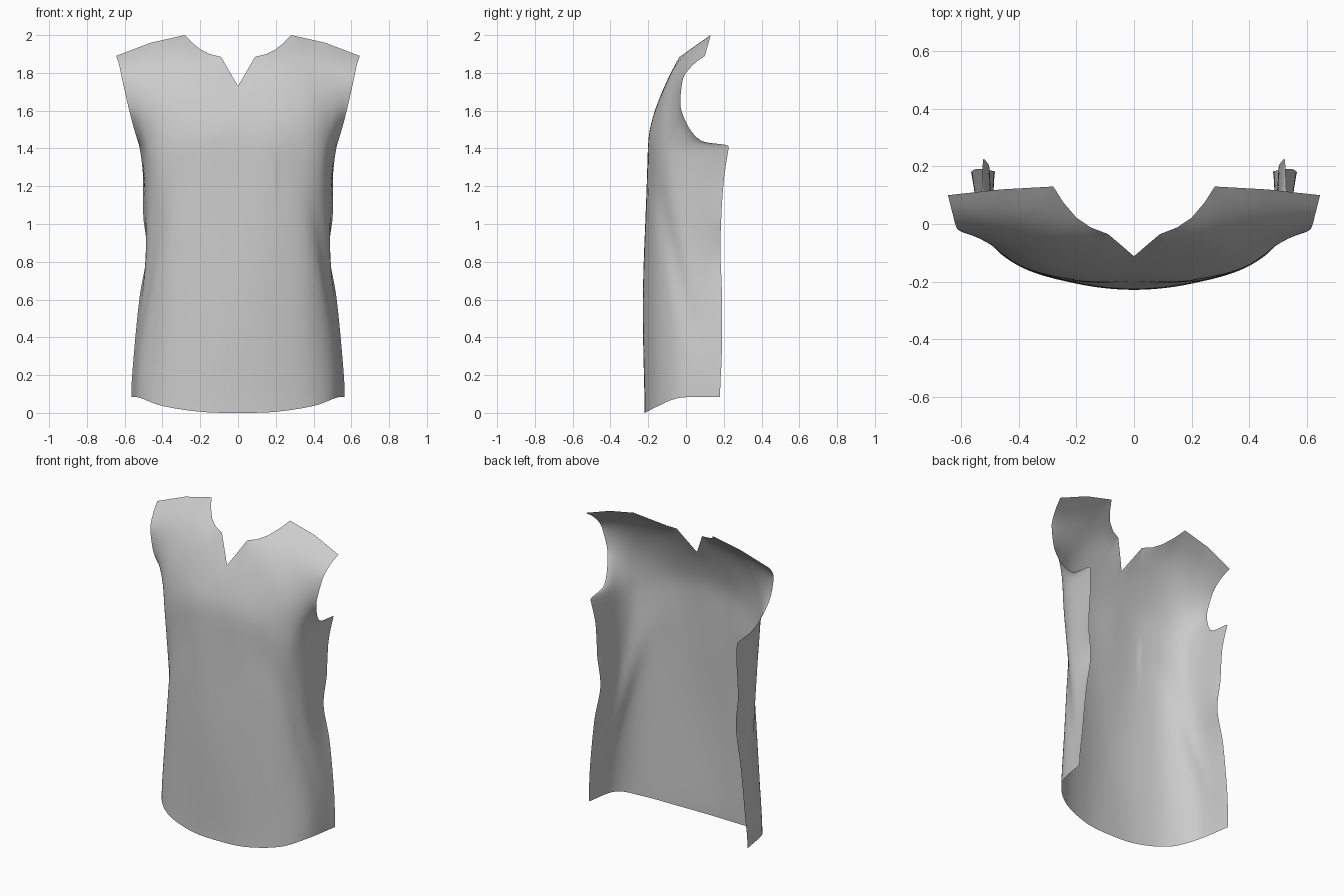
import bpy, bmesh, math
from mathutils import Vector

if "Cube" in bpy.data.objects:
    bpy.data.objects.remove(bpy.data.objects["Cube"])

# Half cross-sections of the torso part: height, then (x, y) from centre front to side seam
BODY = [
    (0.09, [(0, -.218), (.20, -.204), (.40, -.143), (.52, -.03), (.563, .182)]),
    (0.35, [(0, -.228), (.20, -.207), (.39, -.145), (.51, -.02), (.548, .19)]),
    (0.62, [(0, -.230), (.20, -.207), (.38, -.147), (.488, -.02), (.520, .19)]),
    (0.86, [(0, -.222), (.20, -.205), (.38, -.145), (.474, -.03), (.482, .182)]),
    (1.06, [(0, -.213), (.20, -.202), (.385, -.146), (.474, -.03), (.502, .188)]),
    (1.23, [(0, -.207), (.20, -.199), (.39, -.147), (.480, -.03), (.502, .20)]),
    (1.36, [(0, -.202), (.20, -.198), (.395, -.147), (.486, -.045), (.522, .226)]),
]
HEM = [(0, -.22, 0), (.20, -.206, .006), (.40, -.145, .037), (.52, -.03, .08), (.565, .18, .085)]
# Rows from centre front to the armhole edge
YOKE = [
    [(0, -.199, 1.43), (.20, -.196, 1.43), (.39, -.147, 1.43), (.490, -.057, 1.43), (.530, .09, 1.437)],
    [(0, -.193, 1.50), (.20, -.188, 1.505), (.39, -.142, 1.515), (.495, -.073, 1.515), (.555, .01, 1.52)],
    [(0, -.175, 1.57), (.19, -.163, 1.60), (.37, -.130, 1.635), (.50, -.075, 1.64), (.585, -.03, 1.64)],
    [(0, -.148, 1.65), (.15, -.112, 1.74), (.29, -.092, 1.77), (.46, -.055, 1.77), (.612, -.018, 1.76)],
    [(0, -.130, 1.69), (.11, -.070, 1.82), (.23, -.035, 1.875), (.36, .005, 1.90), (.630, .04, 1.845)],
]
# V notch, neck curve, then shoulder seam
TOP = [(0, -.112, 1.73), (.045, -.073, 1.807), (.09, -.035, 1.885), (.15, -.012, 1.90),
       (.20, .022, 1.925), (.245, .075, 1.962), (.28, .13, 2.0), (.46, .12, 1.96), (.645, .10, 1.89)]
NU, NV = 48, 8


def sample_row(pts):
    """Smooth curve through a row, symmetric at the centre."""
    p = [Vector(q) for q in pts]
    p = [Vector((-p[1].x, p[1].y, p[1].z))] + p + [2 * p[-1] - p[-2]]
    out = []
    for k in range(NU + 1):
        s = k / NU * (len(pts) - 1)
        i = min(int(s), len(pts) - 2)
        t = s - i
        a, b, c, d = p[i:i + 4]
        out.append(.5 * (2 * b + (c - a) * t + (2 * a - 5 * b + 4 * c - d) * t * t
                         + (3 * b - a - 3 * c + d) * t ** 3))
    return out


def sample_line(pts):
    out = []
    for k in range(NU + 1):
        s = k / NU * (len(pts) - 1)
        i = min(int(s), len(pts) - 2)
        out.append(Vector(pts[i]).lerp(Vector(pts[i + 1]), s - i))
    return out


def slope(a, b, c):
    """Limited slope, so the underarm corner does not overshoot."""
    return Vector([2 * d * e / (d + e) if d * e > 0 else 0 for d, e in zip(b - a, c - b)])


rows = [sample_row(HEM)]
rows += [sample_row([(x, y, z) for x, y in sec]) for z, sec in BODY]
rows += [sample_row(r) for r in YOKE] + [sample_line(TOP)]
for k in range(NU + 1):
    rows[1][k].z = rows[0][k].z + .07          # hem band follows the curved bottom edge
    rows[7][k].z += .05 * (k / NU) ** 4        # underarm corner sits a little higher


def loft(i, t, k):
    b, c = rows[i][k], rows[i + 1][k]
    m0 = slope(rows[i - 1][k], b, c) if i > 0 else c - b
    m1 = slope(b, c, rows[i + 2][k]) if i + 2 < len(rows) else c - b
    h = t * t * (3 - 2 * t)
    return b * (1 - h) + c * h + m0 * (t * (1 - t) ** 2) + m1 * (t * t * (t - 1))


# Right half of the shirt front
steps = [(i, j / NV) for i in range(len(rows) - 1) for j in range(NV)] + [(len(rows) - 2, 1.0)]
grid = [[loft(i, t, k) for k in range(NU + 1)] for i, t in steps]

# Relax the cloth lengthwise, leaving the outer edges in place
for _ in range(50):
    old = [[v.copy() for v in line] for line in grid]
    for r in range(1, len(grid) - 1):
        for k in range(NU):
            f = .5 * (1 - (k / NU) ** 6)
            grid[r][k] = old[r][k].lerp((old[r - 1][k] + old[r + 1][k]) / 2, f)

# Soft diagonal drape fold at the side
for line in grid:
    for v in line:
        if .3 < v.z < 1.45 and v.x > .2:
            w = math.sin(math.pi * (v.z - .3) / 1.15)
            d = v.y - .14 + .25 * v.z
            f = .014 * w * math.exp(-(d / .05) ** 2)
            v += Vector((-f, f * .4, 0))
    line[0].x = 0

bm = bmesh.new()
verts = [[bm.verts.new(v) for v in line] for line in grid]
for a, b in zip(verts, verts[1:]):
    for k in range(NU):
        bm.faces.new((a[k], a[k + 1], b[k + 1], b[k]))
mesh = bpy.data.meshes.new("shirt_front_panel")
bm.to_mesh(mesh)
bm.free()
panel = bpy.data.objects.new("shirt_front_panel", mesh)
bpy.context.collection.objects.link(panel)
mirror = panel.modifiers.new("mirror", 'MIRROR')
mirror.use_clip = True
mesh.shade_smooth()
